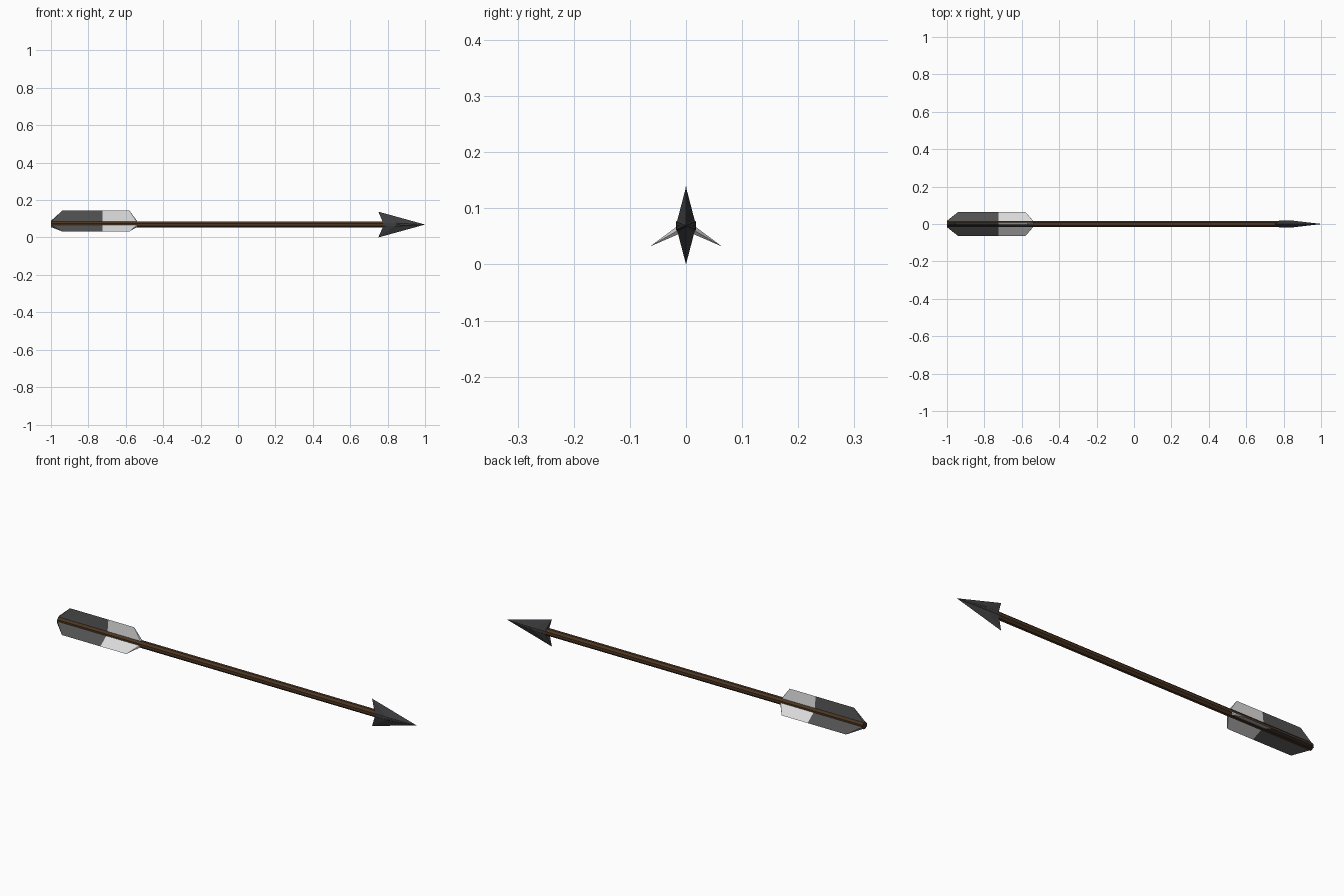
import bpy, bmesh, math
from mathutils import Matrix, Vector

if "Cube" in bpy.data.objects:
    bpy.data.objects.remove(bpy.data.objects["Cube"])

CZ = 0.069   # height of the arrow's axis
R = 0.018    # shaft radius


def material(name, rgb):
    m = bpy.data.materials.new(name)
    m.diffuse_color = (*rgb, 1)
    m.use_nodes = True
    m.node_tree.nodes["Principled BSDF"].inputs["Base Color"].default_value = m.diffuse_color
    return m


brown = material("brown wood", (0.07, 0.036, 0.016))
steel = material("dark steel", (0.05, 0.05, 0.053))
dark = material("dark feather", (0.082, 0.082, 0.082))
pale = material("pale feather", (0.70, 0.70, 0.70))


def finish(bm, name, mats):
    bmesh.ops.recalc_face_normals(bm, faces=bm.faces)
    me = bpy.data.meshes.new(name)
    bm.to_mesh(me)
    bm.free()
    for m in mats:
        me.materials.append(m)
    ob = bpy.data.objects.new(name, me)
    ob.location.z = CZ
    bpy.context.collection.objects.link(ob)
    return ob


def turned(bm, profile, sides=8):
    """Surface of revolution about x from (x, radius) pairs."""
    rings = []
    for x, r in profile:
        rings.append([bm.verts.new((x, r * math.cos(a), r * math.sin(a)))
                      for a in ((i + 0.5) * math.tau / sides for i in range(sides))])
    for a, b in zip(rings, rings[1:]):
        for i in range(sides):
            j = (i + 1) % sides
            bm.faces.new((a[i], a[j], b[j], b[i]))
    bm.faces.new(rings[0])
    bm.faces.new(rings[-1])


# Shaft
bm = bmesh.new()
turned(bm, [(-1.0, R), (0.80, R)])
finish(bm, "shaft", [brown])

# Arrowhead: socket plus a ridged blade with swept barbs
bm = bmesh.new()
turned(bm, [(0.775, 0.019), (0.85, 0.0185), (0.998, 0.001)])
for s in (1, -1):
    tip, barb, = bm.verts.new((1, 0, 0)), bm.verts.new((0.75, 0, s * 0.069))
    left, right = [[bm.verts.new((x, y * k, 0)) for x, y in ((0.78, 0.018), (0.85, 0.018))]
                   for k in (1, -1)]
    for side in (left, right):
        bm.faces.new((side[0], side[1], barb))
        bm.faces.new((side[1], tip, barb))
    bm.faces.new((left[0], right[0], barb))
bmesh.ops.remove_doubles(bm, verts=bm.verts, dist=0.0001)
finish(bm, "arrowhead", [steel])

# Three wedge-shaped feathers, dark at the back and pale in front
SPLIT = -0.725
for k in range(3):
    bm = bmesh.new()
    base = [(-1.0, 0.014), (-0.54, 0.014)]
    edge = [(-1.0, 0.02), (-0.94, 0.074), (-0.58, 0.074), (-0.54, 0.02)]
    outer = [bm.verts.new((x, 0, r)) for x, r in edge]
    for s in (1, -1):
        inner = [bm.verts.new((x, s * 0.007, r)) for x, r in base]
        bm.faces.new(outer + inner[::-1])
        if s == 1:
            first = inner
    bm.faces.new((first[0], inner[0], outer[0]))
    bm.faces.new((first[1], inner[1], outer[3]))
    bmesh.ops.triangulate(bm, faces=bm.faces)
    bmesh.ops.bisect_plane(bm, geom=bm.verts[:] + bm.edges[:] + bm.faces[:],
                           plane_co=(SPLIT, 0, 0), plane_no=(1, 0, 0))
    for f in bm.faces:
        f.material_index = int(f.calc_center_median().x > SPLIT)
    bmesh.ops.transform(bm, verts=bm.verts,
                        matrix=Matrix.Rotation(k * math.tau / 3, 4, 'X'))
    finish(bm, "feather_%d" % (k + 1), [dark, pale])
